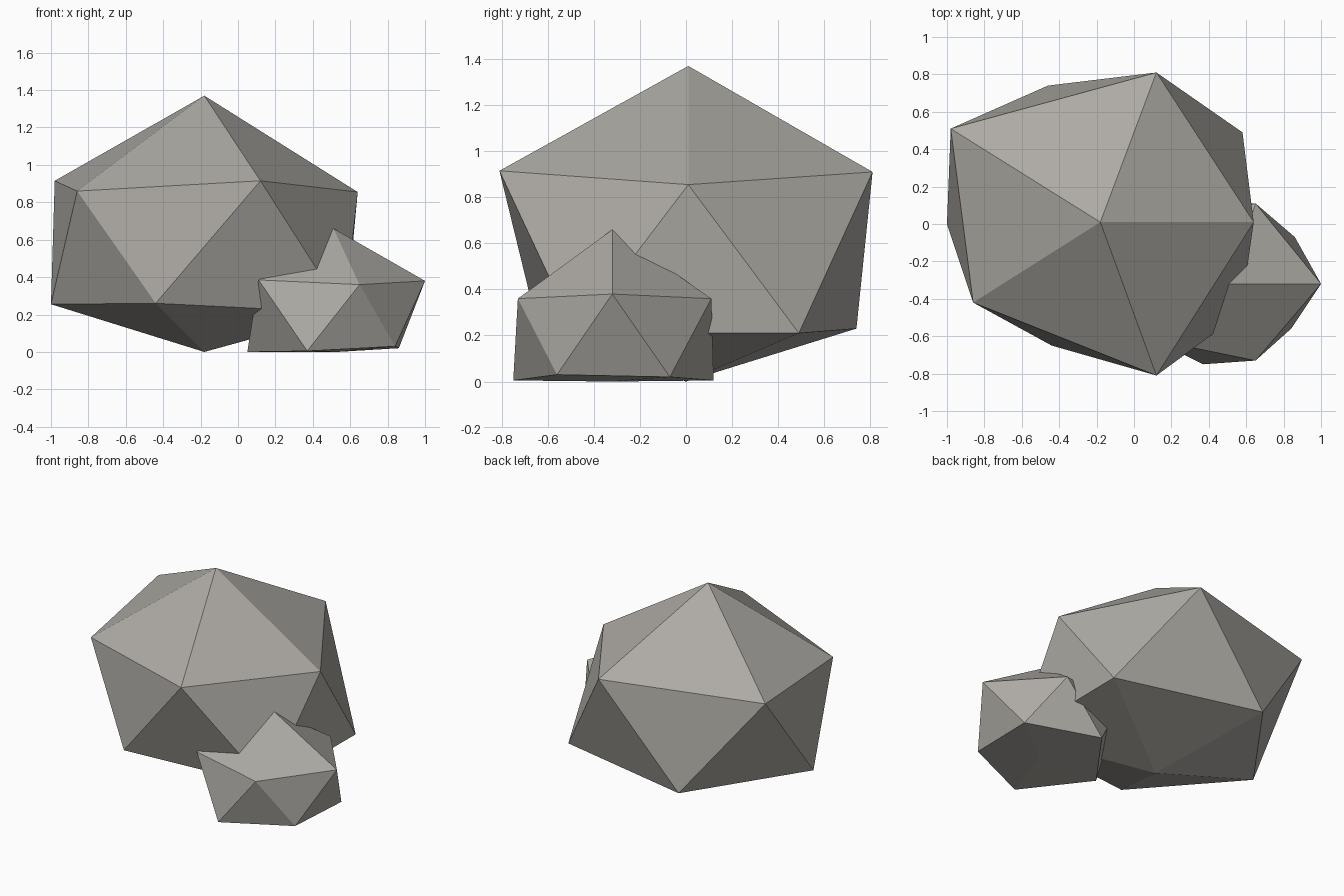
import bpy
import bmesh

default_cube = bpy.data.objects.get("Cube")
if default_cube:
    bpy.data.objects.remove(default_cube, do_unlink=True)


def make_material(name, colour):
    material = bpy.data.materials.new(name)
    material.use_nodes = True
    material.diffuse_color = colour
    shader = material.node_tree.nodes["Principled BSDF"]
    shader.inputs["Base Color"].default_value = colour
    shader.inputs["Roughness"].default_value = 0.9
    return material


def make_boulder(name, apex, upper_ring, lower_ring, base, material):
    """Twenty-sided stone: a cap, a zigzag band of triangles and an underside."""
    bm = bmesh.new()
    top = bm.verts.new(apex)
    upper = [bm.verts.new(point) for point in upper_ring]
    lower = [bm.verts.new(point) for point in lower_ring]
    bottom = bm.verts.new(base)

    count = len(upper)
    for i in range(count):
        j = (i + 1) % count
        bm.faces.new((top, upper[i], upper[j]))
        bm.faces.new((upper[i], lower[i], upper[j]))
        bm.faces.new((lower[i], lower[j], upper[j]))
        bm.faces.new((bottom, lower[j], lower[i]))

    bmesh.ops.recalc_face_normals(bm, faces=bm.faces[:])
    mesh = bpy.data.meshes.new(name)
    bm.to_mesh(mesh)
    bm.free()
    mesh.materials.append(material)
    boulder = bpy.data.objects.new(name, mesh)
    bpy.context.scene.collection.objects.link(boulder)
    return boulder


stone = make_material("warm grey stone", (0.42, 0.405, 0.375, 1.0))

# Large main stone, resting on its lowest corner
make_boulder(
    "large_boulder",
    apex=(-0.18, 0.01, 1.37),
    upper_ring=[(0.64, 0.01, 0.855), (0.12, 0.81, 0.91), (-0.98, 0.51, 0.915),
                (-0.86, -0.42, 0.86), (0.12, -0.81, 0.915)],
    lower_ring=[(0.58, 0.49, 0.21), (-0.46, 0.74, 0.23), (-1.0, 0.0, 0.255),
                (-0.44, -0.65, 0.26), (0.57, -0.48, 0.21)],
    base=(-0.18, 0.0, 0.0),
    material=stone,
)

# Small stone leaning into the front left of the large one, nearly flat below
make_boulder(
    "small_boulder",
    apex=(0.51, -0.32, 0.66),
    upper_ring=[(1.0, -0.32, 0.38), (0.65, 0.11, 0.36), (0.11, -0.03, 0.385),
                (0.11, -0.62, 0.385), (0.65, -0.73, 0.36)],
    lower_ring=[(0.86, -0.07, 0.02), (0.37, 0.12, 0.005), (0.05, -0.32, 0.0),
                (0.37, -0.75, 0.005), (0.84, -0.56, 0.03)],
    base=(0.53, -0.32, 0.0),
    material=stone,
)
